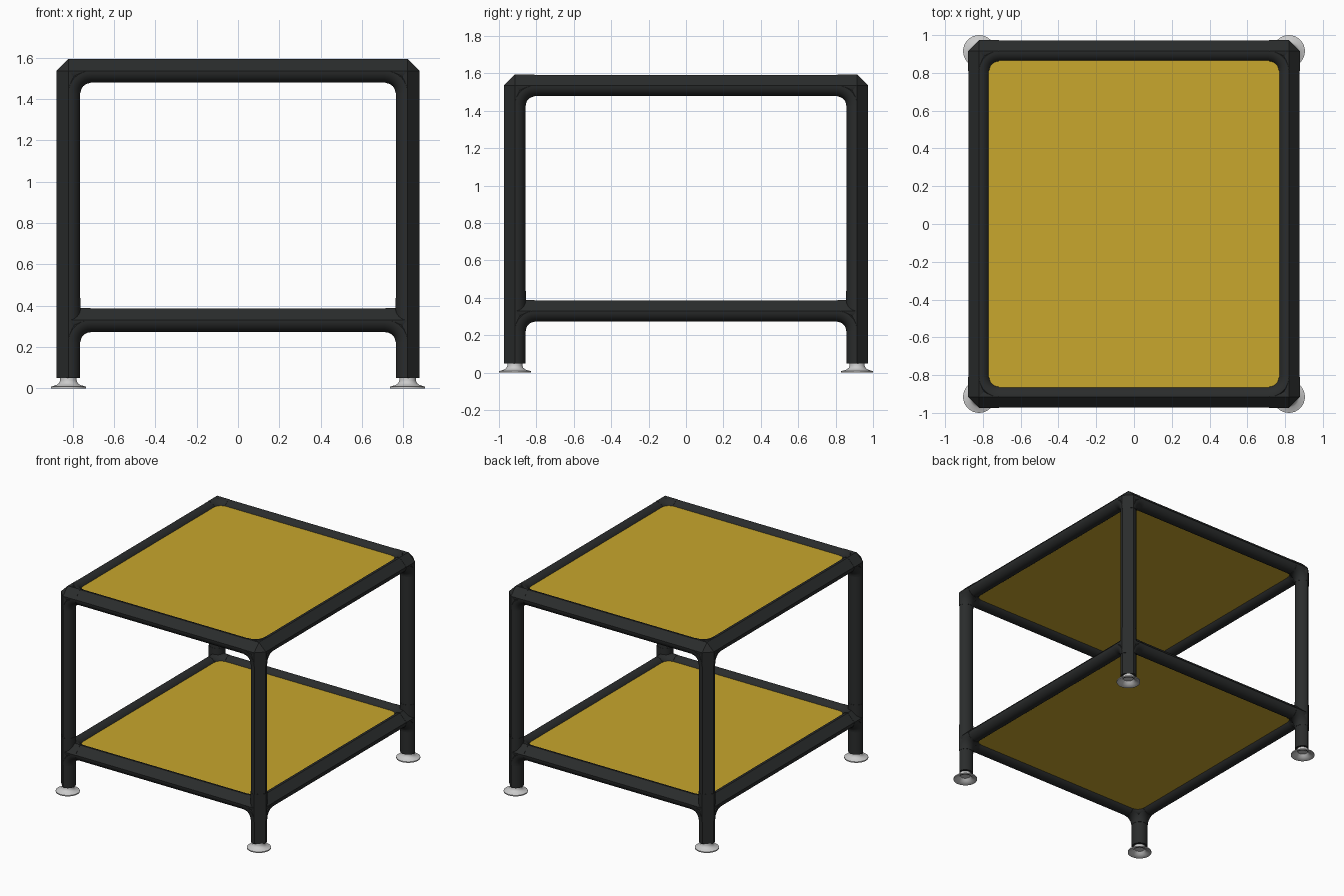
import bpy, bmesh, math
from mathutils import Vector

if "Cube" in bpy.data.objects:
    bpy.data.objects.remove(bpy.data.objects["Cube"])

CX, CY = 0.82, 0.915            # leg centre lines
LOW, HIGH = 0.33, 1.535         # shelf frame heights
PIPE, SLEEVE, REACH = 0.0568, 0.0588, 0.106


def material(name, rgb, rough):
    m = bpy.data.materials.new(name)
    m.use_nodes = True
    m.diffuse_color = (*rgb, 1)
    bsdf = m.node_tree.nodes["Principled BSDF"]
    bsdf.inputs["Base Color"].default_value = (*rgb, 1)
    bsdf.inputs["Roughness"].default_value = rough
    return m


BLACK = material("black_pipe", (0.023, 0.025, 0.025), 0.5)
YELLOW = material("yellow_panel", (0.58, 0.385, 0.026), 0.5)
GREY = material("light_grey_foot", (0.6, 0.6, 0.6), 0.5)


def finish(name, bm, mat):
    bmesh.ops.recalc_face_normals(bm, faces=bm.faces[:])
    me = bpy.data.meshes.new(name)
    bm.to_mesh(me)
    bm.free()
    me.materials.append(mat)
    ob = bpy.data.objects.new(name, me)
    bpy.context.scene.collection.objects.link(ob)
    bpy.ops.object.select_all(action='DESELECT')
    ob.select_set(True)
    bpy.context.view_layer.objects.active = ob
    bpy.ops.object.shade_smooth_by_angle(angle=math.radians(30))
    return ob


def section(origin, a, b, h):
    """Round section with one flat facing the a+b diagonal."""
    n = 24
    angles = [math.pi / 2 + 1.5 * math.pi * i / n for i in range(n + 1)]
    return [origin + a * (h * math.cos(t)) + b * (h * math.sin(t)) for t in angles]


def loft(bm, frames, h):
    rings = [[bm.verts.new(p) for p in section(*f, h)] for f in frames]
    n = len(rings[0])
    for r, s in zip(rings, rings[1:]):
        for i in range(n):
            j = (i + 1) % n
            bm.faces.new((r[i], r[j], s[j], s[i]))
    bm.faces.new(rings[0])
    bm.faces.new(rings[-1])


def pipe(name, p, q, a, b):
    bm = bmesh.new()
    loft(bm, [(Vector(p), a, b), (Vector(q), a, b)], PIPE)
    finish(name, bm, BLACK)


def joint(name, sx, sy, z, through):
    """Three-way corner fitting with curved inner elbows."""
    c = Vector((sx * CX, sy * CY, z))
    X, Y, Z = Vector((sx, 0, 0)), Vector((0, sy, 0)), Vector((0, 0, 1))
    bm = bmesh.new()
    # solid corner core
    for a, b in ((X, Y), (Y, Z), (X, Z)):
        for p in section(c, a, b, SLEEVE):
            bm.verts.new(p)
    res = bmesh.ops.convex_hull(bm, input=bm.verts[:])
    loose = [v for v in bm.verts if not v.link_faces]
    bmesh.ops.delete(bm, geom=loose, context='VERTS')
    # straight sleeves
    arms = [(-X, Y, Z), (-Y, X, Z), (-Z, X, Y)] + ([(Z, X, Y)] if through else [])
    for d, a, b in arms:
        loft(bm, [(c, a, b), (c + d * REACH, a, b)], SLEEVE)
    # elbows
    for p, q, r in ((X, Y, Z), (X, Z, Y), (Y, Z, X)):
        centre = c - (p + q) * REACH
        frames = []
        for i in range(9):
            t = math.pi / 2 * i / 8
            n = p * math.cos(t) + q * math.sin(t)
            frames.append((centre + n * REACH, n, r))
        loft(bm, frames, SLEEVE)
    finish(name, bm, BLACK)


def foot(name, x, y):
    # flared hollow cup, turned about the leg axis
    profile = [(0, 0.055), (0.04, 0.055), (0.04, 0.038), (0.045, 0.026), (0.056, 0.017),
               (0.085, 0.008), (0.085, 0.0), (0.078, 0.0), (0.05, 0.012),
               (0.035, 0.03), (0, 0.03)]
    bm = bmesh.new()
    verts = [bm.verts.new((r, 0, z)) for r, z in profile]
    edges = [bm.edges.new(e) for e in zip(verts, verts[1:])]
    bmesh.ops.spin(bm, geom=verts + edges, cent=(0, 0, 0), axis=(0, 0, 1),
                   angle=2 * math.pi, steps=32)
    bmesh.ops.remove_doubles(bm, verts=bm.verts[:], dist=0.0001)
    bmesh.ops.translate(bm, verts=bm.verts[:], vec=(x, y, 0))
    finish(name, bm, GREY)


def panel(name, z):
    bm = bmesh.new()
    bmesh.ops.create_cube(bm, size=1)
    bmesh.ops.scale(bm, verts=bm.verts[:], vec=(2 * CX - 0.06, 2 * CY - 0.06, 0.05))
    bmesh.ops.translate(bm, verts=bm.verts[:], vec=(0, 0, z))
    finish(name, bm, YELLOW)


UP = Vector((0, 0, 1))
ex, ey = CX - 0.09, CY - 0.09

# legs, feet and corner fittings
for sx, side in ((1, "left"), (-1, "right")):
    for sy, end in ((-1, "front"), (1, "back")):
        tag = end + "_" + side
        pipe(tag + "_leg", (sx * CX, sy * CY, 0.05), (sx * CX, sy * CY, HIGH - 0.09),
             Vector((sx, 0, 0)), Vector((0, sy, 0)))
        foot(tag + "_foot", sx * CX, sy * CY)
        joint(tag + "_lower_joint", sx, sy, LOW, True)
        joint(tag + "_upper_joint", sx, sy, HIGH, False)

# shelf rails and panels
for z, level in ((LOW, "lower"), (HIGH, "upper")):
    for sy, end in ((-1, "front"), (1, "back")):
        pipe(level + "_" + end + "_rail", (-ex, sy * CY, z), (ex, sy * CY, z),
             Vector((0, sy, 0)), UP)
    for sx, side in ((1, "left"), (-1, "right")):
        pipe(level + "_" + side + "_rail", (sx * CX, -ey, z), (sx * CX, ey, z),
             Vector((sx, 0, 0)), UP)
    panel(level + "_panel", z)
